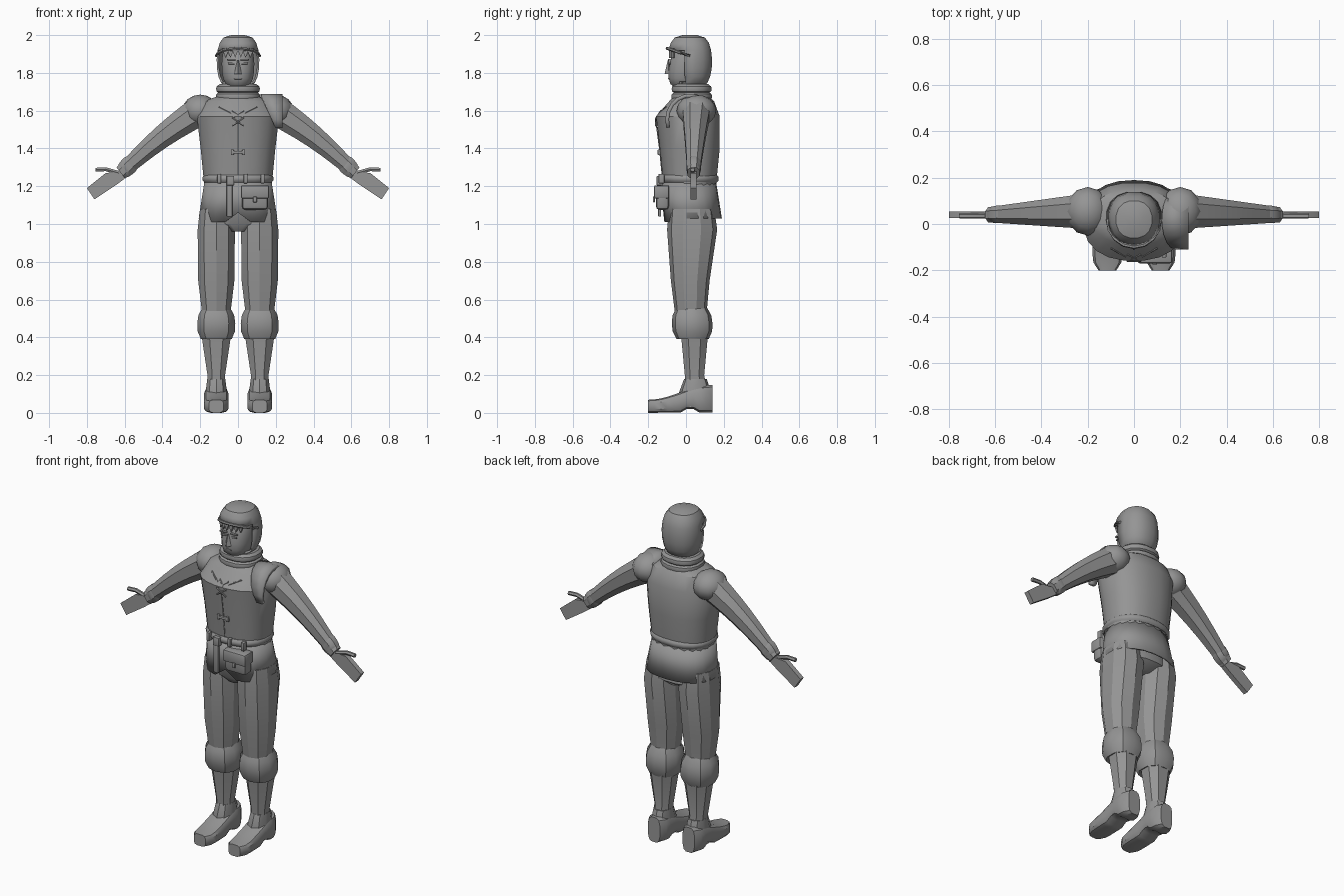
import bpy, bmesh, math
from math import sin, cos, pi
from mathutils import Vector, Matrix

cube = bpy.data.objects.get("Cube")
if cube:
    bpy.data.objects.remove(cube)

grey = bpy.data.materials.new("plain grey")
grey.use_nodes = True
grey.diffuse_color = (0.3, 0.3, 0.3, 1)
grey.node_tree.nodes["Principled BSDF"].inputs["Base Color"].default_value = grey.diffuse_color
X, Y, Z = Matrix.Identity(3)
SIDES = (-1, 1)


def finish(name, bm, angle=35, thickness=0):
    bmesh.ops.recalc_face_normals(bm, faces=bm.faces)
    mesh = bpy.data.meshes.new(name)
    bm.to_mesh(mesh)
    bm.free()
    mesh.materials.append(grey)
    for polygon in mesh.polygons:
        polygon.use_smooth = True
    mesh.set_sharp_from_angle(angle=math.radians(angle))
    part = bpy.data.objects.new(name, mesh)
    bpy.context.collection.objects.link(part)
    if thickness:
        part.modifiers.new("thickness", 'SOLIDIFY').thickness = thickness


def loft(name, rings, count=16, power=2.3, caps=True, angle=35, thickness=0, edit=None):
    """Skin rings of (centre, u, v) that have a superellipse outline."""
    bm = bmesh.new()
    loops = []

    def bend(value):
        return math.copysign(abs(value) ** (2 / power), value)

    for centre, u, v in rings:
        turns = [2 * pi * (i + 0.5) / count for i in range(count)]
        loops.append([bm.verts.new(centre + u * bend(cos(a)) + v * bend(sin(a))) for a in turns])
    for low, high in zip(loops, loops[1:]):
        for i in range(count):
            bm.faces.new((low[i - 1], low[i], high[i], high[i - 1]))
    if caps:
        bm.faces.new(loops[0])
        bm.faces.new(loops[-1])
    if edit:
        edit(bm)
    finish(name, bm, angle, thickness)


def level(z, width, front, back, x=0):
    """Horizontal ring; width is measured from its own centre."""
    return Vector((x, (front + back) / 2, z)), X * width, Y * (back - front) / 2


def band(name, bottom, top, bulge, count=16):
    """Rounded roll between two rings."""
    rings = []
    for i in range(5):
        t = i / 4
        centre, u, v = [a.lerp(b, t) for a, b in zip(bottom, top)]
        swell = bulge * sin(pi * t) ** 0.5 if 0 < t < 1 else 0
        rings.append((centre, u + u.normalized() * swell, v + v.normalized() * swell))
    loft(name, rings, count)


def dome(name, bottom, top, width, depth, y, lean=0, **options):
    """Egg-shaped loft, cut off flat at the bottom."""
    rings = []
    for i in range(9):
        a = math.radians(-75 + 20 * i)
        size = cos(a) ** 0.45
        centre = Vector((0, y + lean * sin(a), (bottom + top) / 2 + (top - bottom) / 2 * sin(a)))
        rings.append((centre, X * width * size, Y * depth * size))
    loft(name, rings, **options)


def plate(name, outline, front, back):
    """Outline in x and z, extruded through y."""
    bm = bmesh.new()
    face = bm.faces.new([bm.verts.new((x, front, z)) for x, z in outline])
    extruded = bmesh.ops.extrude_face_region(bm, geom=[face])["geom"]
    moved = [g for g in extruded if isinstance(g, bmesh.types.BMVert)]
    bmesh.ops.translate(bm, verts=moved, vec=Y * (back - front))
    bm.faces.new(face.verts) if not face.is_valid else None
    finish(name, bm)


def box(name, centre, size, bevel=0.003):
    bm = bmesh.new()
    bmesh.ops.create_cube(bm, size=1)
    bmesh.ops.transform(bm, verts=bm.verts, matrix=Matrix.LocRotScale(Vector(centre), None, Vector(size)))
    bmesh.ops.bevel(bm, geom=bm.edges[:], offset=bevel, segments=2, affect='EDGES', profile=0.5)
    finish(name, bm)


def cord(name, path, radius):
    path = [Vector(point) for point in path]
    rings = []
    for before, point, after in zip(path[:1] + path, path, path[1:] + path[-1:]):
        along = (after - before).normalized()
        u = along.cross(Y if abs(along.y) < 0.9 else X).normalized()
        rings.append((point, u * radius, along.cross(u) * radius))
    loft(name, rings, count=6, power=2)


# Jacket body, open skirt and belt
loft("jacket", [level(1.2, .18, -.12, .16), level(1.4, .2, -.14, .18), level(1.57, .22, -.16, .18),
                level(1.65, .18, -.09, .15), level(1.68, .1, -.06, .12)], count=20)


def notch_hem(bm):
    for vert in bm.verts:
        if vert.co.z < 1.1 and vert.co.y < 0:
            vert.co.z += .03 if abs(vert.co.x) < .03 else -.02


loft("jacket_skirt", [level(1.22, .18, -.13, .16), level(1.03, .21, -.12, .19)],
     count=22, caps=False, thickness=.01, edit=notch_hem)
waist = .18, -.13, .165
band("belt", level(1.22, *waist), level(1.26, *waist), bulge=.01, count=20)
for x in (-.1, .04, .13):
    box("belt_loop", (x, -.13, 1.24), (.02, .03, .05))
box("belt_tail", (-.045, -.14, 1.14), (.03, .015, .2))
box("belt_knot", (-.04, -.14, 1.23), (.04, .03, .05))

# Pouch with flap and clasp
box("pouch", (.09, -.125, 1.14), (.14, .07, .13), bevel=.02)
box("pouch_flap", (.09, -.13, 1.17), (.15, .08, .07), bevel=.01)
box("pouch_clasp", (.09, -.17, 1.13), (.02, .01, .03))


# Lacing, neckline, seam and toggle on the chest
def chest(x, z):
    return x, -.16 + max(0, z - 1.57) * .9 + x * x, z


for side in SIDES:
    for z in (1.54, 1.58):
        cord("chest_lace", [chest(-.03 * side, z + .02), chest(.03 * side, z - .02)], .005)
    cord("neckline", [chest(side * .1, 1.62), chest(side * .04, 1.59), chest(0, 1.53)], .004)
    box("toggle_button", (side * .03, -.14, 1.38), (.015, .02, .03))
cord("front_seam", [(0, -.16, 1.55), (0, -.14, 1.4), (0, -.12, 1.2)], .003)
box("front_toggle", (0, -.14, 1.38), (.07, .02, .015))

# Rolled collar
loft("neck", [level(1.65, .08, -.05, .1), level(1.78, .06, -.04, .08)], count=12)
throat = .1, -.06, .12
band("collar_base", level(1.65, *throat), level(1.7, *throat), bulge=.02)
band("collar_roll", level(1.69, *throat), level(1.74, *throat), bulge=.018)

# Drape over one shoulder only
bm = bmesh.new()
previous = None
for i in range(9):
    a = -.3 + i * .33
    y, z = .02 - .13 * cos(a), 1.55 + .14 * sin(a)
    row = [bm.verts.new((x, y, z)) for x in (.18 - .06 * sin(a), .235)]
    if previous:
        bm.faces.new(previous + row[::-1])
    previous = row
finish("shoulder_drape", bm, thickness=.02)


# Head inside an open hood
def open_face(bm):
    middles = [(face, face.calc_center_median()) for face in bm.faces]
    front = [face for face, middle in middles if middle.z < 1.9 and middle.y < -.02]
    bmesh.ops.delete(bm, geom=front, context='FACES')


dome("head", 1.72, 1.96, width=.088, depth=.1, y=.01, lean=.02)
dome("hood", 1.72, 2, width=.115, depth=.12, y=.02, thickness=.012, edit=open_face)
brim = [pi * (i / 8 - .5) for i in range(9)]
cord("hood_brim", [(.115 * sin(a), .02 - .12 * cos(a), 1.89 + .04 * cos(a)) for a in brim], .008)

# Nose, mouth, eyes, brows and fringe
bm = bmesh.new()
bmesh.ops.create_cone(bm, segments=4, radius1=.02, radius2=.004, depth=.07, cap_ends=True,
                      matrix=Matrix.Translation((0, -.093, 1.83)))
finish("nose", bm)
box("mouth", (0, -.09, 1.77), (.04, .01, .008))
for side in SIDES:
    box("eye", (side * .035, -.086, 1.85), (.035, .01, .01))
    box("eyebrow", (side * .035, -.088, 1.87), (.045, .015, .008))
    for i in range(3):
        x = side * (.015 + .025 * i)
        plate("hair_tuft", [(x, 1.88), (x + .02, 1.93), (x - .02, 1.93)], -.09 + .01 * i, -.06)

# Legs, boots and arms, built once for each side
loft("hips", [level(.96, .05, -.06, .11), level(1, .17, -.09, .16), level(1.1, .18, -.1, .15)])
for side in SIDES:
    leg = side * .115
    loft("breeches", [level(1.08, .09, -.09, .15, leg), level(.97, .103, -.1, .165, leg),
                      level(.7, .1, -.08, .125, leg), level(.54, .08, -.06, .11, leg)], count=10, angle=25)
    band("knee_cuff", level(.56, .075, -.05, .11, leg), level(.39, .085, -.05, .12, leg), bulge=.025, count=10)
    loft("shin", [level(.4, .082, -.03, .12, leg), level(.2, .05, -.01, .1, leg),
                  level(.1, .05, -.01, .12, leg)], count=8, angle=25)
    loft("boot_ankle", [level(.03, .06, -.03, .135, leg), level(.1, .06, -.04, .135, leg),
                        level(.18, .05, -.01, .11, leg)], count=10)
    foot = []
    for i in range(11):
        t = i / 10
        top = .11 + .04 * cos(pi * t)
        sole = .02 if .2 < t < .5 else 0
        width = .066 * (1 - .4 * abs(2 * t - 1) ** 8)
        foot.append((Vector((leg, .14 - .34 * t, (top + sole) / 2)), X * width, Z * (top - sole) / 2))
    loft("boot_foot", foot, count=12, power=3.5)

    # Arm rings run from shoulder to wrist
    shoulder, wrist = Vector((side * .2, .055, 1.6)), Vector((side * .62, .04, 1.27))
    across = (wrist - shoulder).cross(Y).normalized()

    def arm(t, radius, depth):
        return shoulder.lerp(wrist, t) + Z * .02 * sin(pi * t), across * radius, Y * depth

    bm = bmesh.new()
    shape = Matrix.LocRotScale(shoulder, None, Vector((.095, .105, .085)))
    bmesh.ops.create_uvsphere(bm, u_segments=12, v_segments=8, radius=1, matrix=shape)
    finish("shoulder", bm)
    steps = [i / 6 for i in range(7)]
    loft("sleeve", [arm(t, .085 - .045 * t, .08 - .045 * t) for t in steps], count=8, angle=22)
    band("wrist_cuff", arm(.85, .045, .035), arm(1, .035, .025), bulge=.01, count=8)
    palm = [(.6, 1.28), (.7, 1.27), (.8, 1.19), (.76, 1.13), (.64, 1.21), (.6, 1.24)]
    plate("hand", [(side * x, z) for x, z in palm], .025, .055)
    cord("thumb", [(side * .63, .035, 1.27), (side * .7, .035, 1.29), (side * .755, .035, 1.287)], .012)
